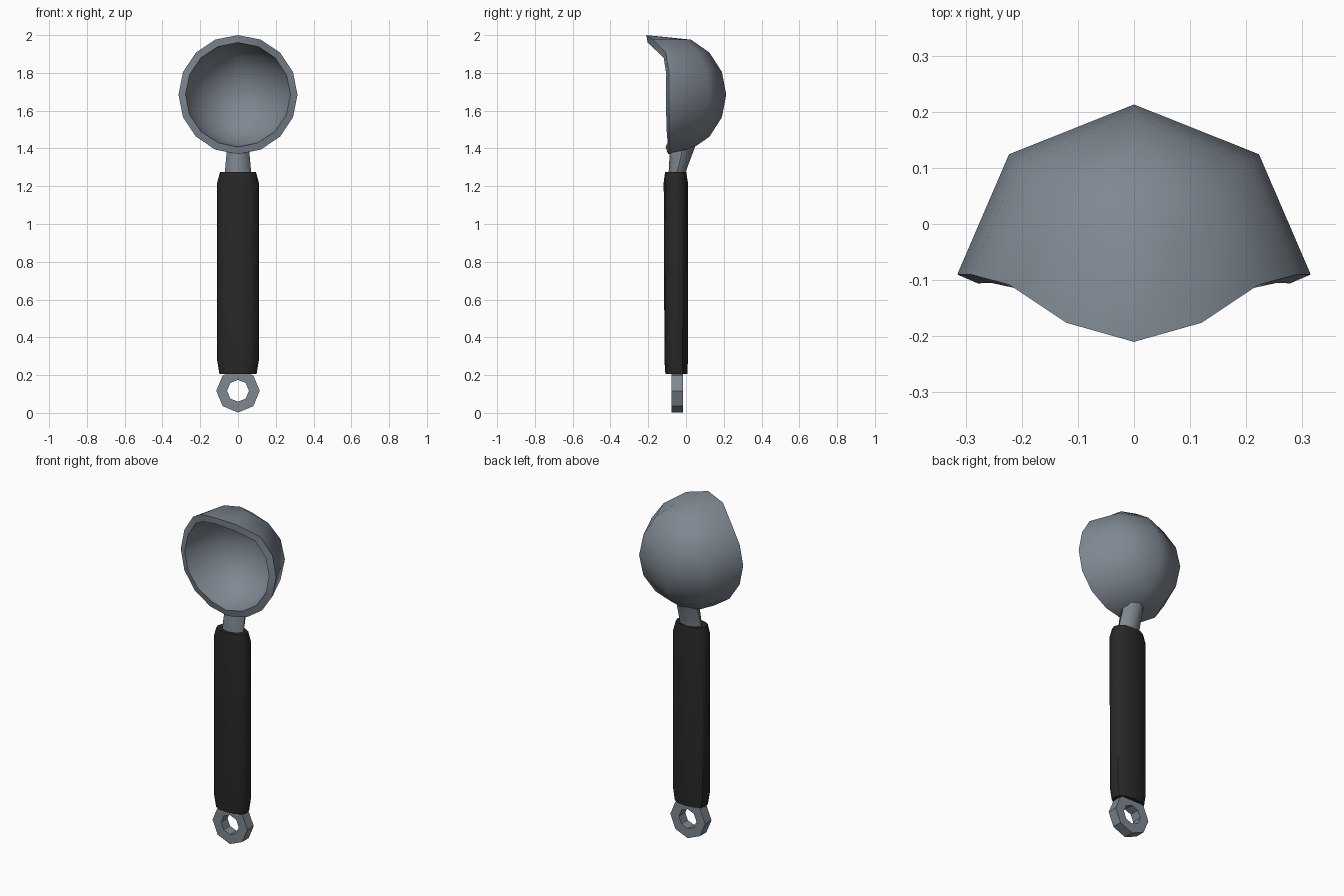
import bpy, bmesh, math
from math import sin, cos, pi

if "Cube" in bpy.data.objects:
    bpy.data.objects.remove(bpy.data.objects["Cube"])


def material(name, rgb):
    m = bpy.data.materials.new(name)
    m.diffuse_color = (*rgb, 1)
    m.use_nodes = True
    m.node_tree.nodes["Principled BSDF"].inputs["Base Color"].default_value = m.diffuse_color
    return m


METAL = material("brushed steel", (0.21, 0.245, 0.285))
BLACK = material("black rubber", (0.021, 0.021, 0.021))


def finish(bm, name, mat, angle):
    bmesh.ops.recalc_face_normals(bm, faces=bm.faces)
    me = bpy.data.meshes.new(name)
    bm.to_mesh(me)
    bm.free()
    ob = bpy.data.objects.new(name, me)
    bpy.context.collection.objects.link(ob)
    me.materials.append(mat)
    bpy.ops.object.select_all(action='DESELECT')
    bpy.context.view_layer.objects.active = ob
    ob.select_set(True)
    bpy.ops.object.shade_smooth_by_angle(angle=math.radians(angle))
    return ob


def loft(rings, bm, closed=False):
    loops = [[bm.verts.new(p) for p in r] for r in rings]
    n = len(loops[0])
    pairs = list(zip(loops, loops[1:])) + ([(loops[-1], loops[0])] if closed else [])
    for a, b in pairs:
        for i in range(n):
            j = (i + 1) % n
            bm.faces.new((a[i], a[j], b[j], b[i]))
    if not closed:
        bm.faces.new(loops[0])
        bm.faces.new(loops[-1])


# Bowl: half sphere with poles at top and bottom, top rim pulled into a lip
CY, CZ, R, DEPTH, WALL = -0.09, 1.685, 0.315, 0.303, 0.04
bm = bmesh.new()
top = bm.verts.new((0, -0.21, 2.0))
bottom = bm.verts.new((0, CY - 0.005, CZ - R))
rows = []
lip = {1: -0.176, 2: -0.108}
for k in range(1, 8):
    t = k * pi / 8
    row = []
    for i in range(5):
        a = i * pi / 4
        y = CY + DEPTH * sin(t) * sin(a)
        if i in (0, 4):
            y = lip.get(k, CY)
        row.append(bm.verts.new((R * sin(t) * cos(a), y, CZ + R * cos(t))))
    rows.append(row)
for i in range(4):
    bm.faces.new((top, rows[0][i], rows[0][i + 1]))
    bm.faces.new((bottom, rows[-1][i + 1], rows[-1][i]))
    for a, b in zip(rows, rows[1:]):
        bm.faces.new((a[i], b[i], b[i + 1], a[i + 1]))
bmesh.ops.recalc_face_normals(bm, faces=bm.faces)
bm.normal_update()
# make sure the skin faces outward (back faces point to +y)
if sum(f.normal.y for f in bm.faces) < 0:
    bmesh.ops.reverse_faces(bm, faces=bm.faces)
# inner skin offset along the normals, joined by a rim
bm.normal_update()
outer = list(bm.verts)
faces = list(bm.faces)
border = [e for e in bm.edges if e.is_boundary]
inner = {v: bm.verts.new(v.co - v.normal * WALL) for v in outer}
inner[top].co = (0, -0.203, 1.96)
inner[bottom].co = (0, -0.108, 1.408)
for f in faces:
    bm.faces.new([inner[v] for v in reversed(f.verts)])
for e in border:
    a, b = e.verts
    bm.faces.new((a, b, inner[b], inner[a]))
finish(bm, "bowl", METAL, 55)

# Neck: tapered bar leaning back under the bowl
bm = bmesh.new()
loft([[(rx * cos(i * pi / 4), y + ry * sin(i * pi / 4), z + dz * sin(i * pi / 4))
       for i in range(8)]
      for rx, y, ry, z, dz in [(0.07, -0.052, 0.042, 1.15, 0),
                               (0.07, -0.048, 0.044, 1.27, 0),
                               (0.058, -0.016, 0.07, 1.405, 0.02)]], bm)
finish(bm, "neck", METAL, 50)

# Grip: rounded flat bar with chamfered ends
def power(v, e):
    return math.copysign(abs(v) ** e, v)


bm = bmesh.new()
loft([[(rx * power(cos(i * pi / 6), 0.85), y + ry * power(sin(i * pi / 6), 0.85), z)
       for i in range(12)]
      for rx, ry, y, z in [(0.098, 0.058, -0.051, 0.205), (0.11, 0.062, -0.052, 0.275),
                           (0.11, 0.064, -0.054, 1.22), (0.095, 0.056, -0.055, 1.275)]], bm)
finish(bm, "grip", BLACK, 40)

# Hanging ring: octagonal washer
bm = bmesh.new()
loft([[(r * cos(i * pi / 4), y, 0.117 + r * sin(i * pi / 4)) for i in range(8)]
      for r, y in [(0.115, -0.076), (0.115, -0.016), (0.058, -0.016), (0.058, -0.076)]],
     bm, closed=True)
finish(bm, "hanging_ring", METAL, 30)
